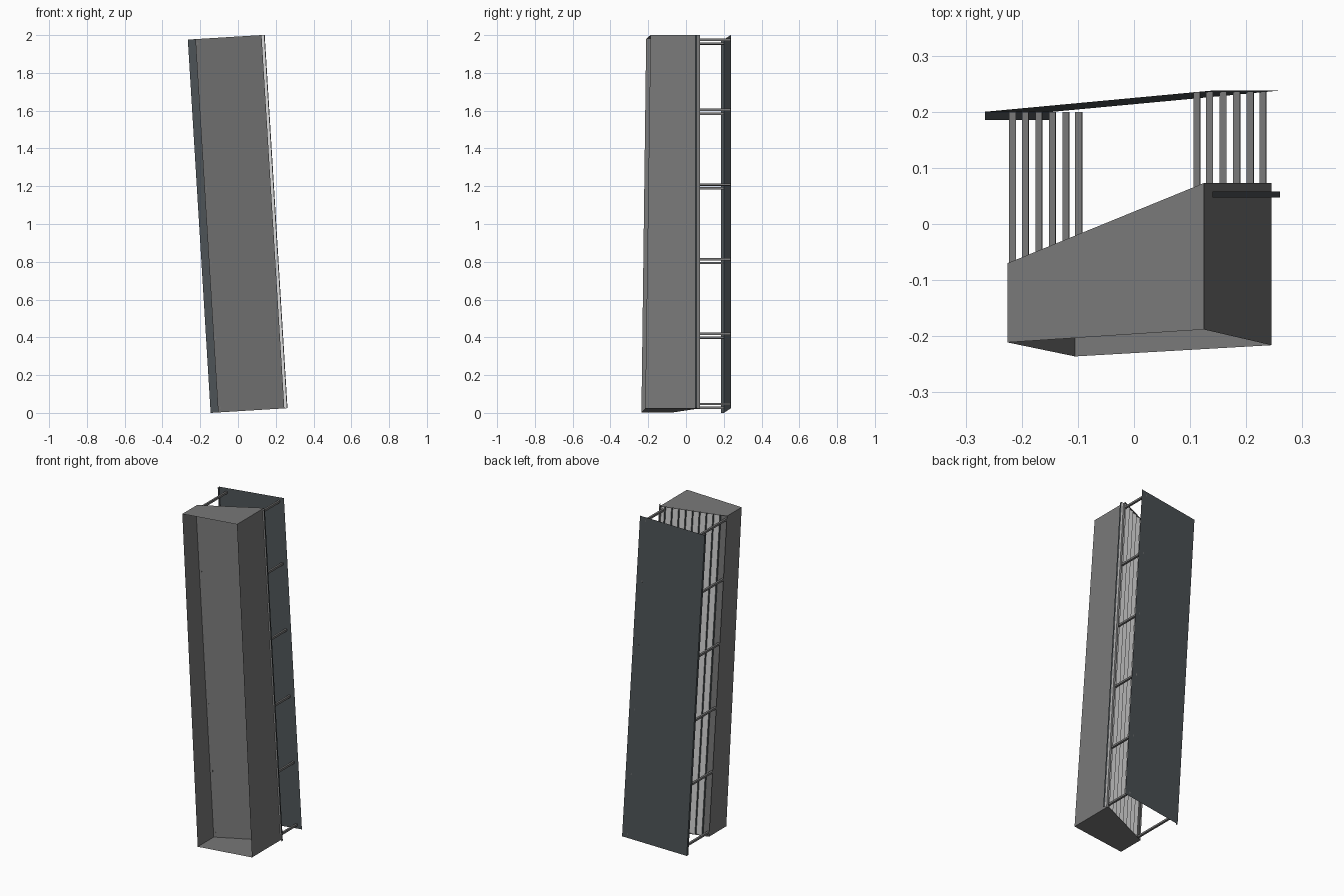
import bpy, bmesh
from mathutils import Matrix

cube = bpy.data.objects.get("Cube")
if cube:
    bpy.data.objects.remove(cube, do_unlink=True)

LENGTH = 1.98
LEAN = Matrix.Translation((-0.145, 0, 0)) @ Matrix.Rotation(-0.061, 4, 'Y')


def material(name, rgb):
    m = bpy.data.materials.new(name)
    m.use_nodes = True
    color = (*rgb, 1)
    m.diffuse_color = color
    m.node_tree.nodes["Principled BSDF"].inputs["Base Color"].default_value = color
    return m


grey = material("mid grey", (0.19, 0.19, 0.19))
slate = material("dark slate", (0.077, 0.09, 0.098))
light = material("light grey", (0.7, 0.7, 0.7))


def finish(name, bm, *mats):
    mesh = bpy.data.meshes.new(name)
    bm.to_mesh(mesh)
    bm.free()
    for m in mats:
        mesh.materials.append(m)
    obj = bpy.data.objects.new(name, mesh)
    obj.matrix_world = LEAN
    bpy.context.collection.objects.link(obj)


def upright_sheet(profile):
    """Plan outline drawn up the full length as a thin sheet."""
    bm = bmesh.new()
    rows = [[bm.verts.new((x, y, z)) for x, y in profile] for z in (0, LENGTH)]
    for i in range(len(profile) - 1):
        bm.faces.new((rows[1][i], rows[1][i + 1], rows[0][i + 1], rows[0][i]))
    bm.normal_update()
    return bm


# Wedge housing: open front, two side walls, closed ends
left, right = 0.04, 0.391
bm = bmesh.new()


def ring(z, front_left, front_right):
    points = [(left, front_left), (left, -0.07), (right, 0.073), (right, front_right)]
    return [bm.verts.new((x, y, z)) for x, y in points]


low = ring(0, -0.236, -0.216)
high = ring(LENGTH, -0.211, -0.188)
for i in (0, 2):
    bm.faces.new((low[i], low[i + 1], high[i + 1], high[i]))
bm.faces.new(low)
bm.faces.new(high)
finish("housing", bm, grey)

# Inner back wall, set just inside the rear edges
finish("back_wall", upright_sheet([(left, -0.082), (right, 0.045)]), grey)

# Stepped sheet behind the wall: light treads, dark risers and end lip
count, pitch, rise, end = 9, 0.0365, 0.014, 0.406
steps = []
for i in range(count):
    x = end - (count - i) * pitch
    y = 0.058 - (count - 1 - i) * rise
    steps += [(x, y - rise), (x, y)]
steps += [(end, 0.058), (end, 0.047)]
bm = upright_sheet(steps)
for f in bm.faces:
    f.material_index = 0 if abs(f.normal.y) > 0.5 else 1
finish("stepped_sheet", bm, light, slate)

# Rear panel with a folded lip on one side
finish("rear_panel", upright_sheet([(0, 0.185), (0, 0.2), (0.408, 0.238)]), slate)

# Square spacer rods joining the housing to the panel
for side, x, y0, y1 in (("right", 0.048, -0.079, 0.2), ("left", 0.377, 0.043, 0.235)):
    bm = bmesh.new()
    for i in range(6):
        z = min(max(i * LENGTH / 5, 0.024), LENGTH - 0.024)
        place = (Matrix.Translation((x, (y0 + y1) / 2, z))
                 @ Matrix.Diagonal((0.012, y1 - y0, 0.012, 1)))
        bmesh.ops.create_cube(bm, size=1, matrix=place)
    finish(f"{side}_spacer_rods", bm, grey)
